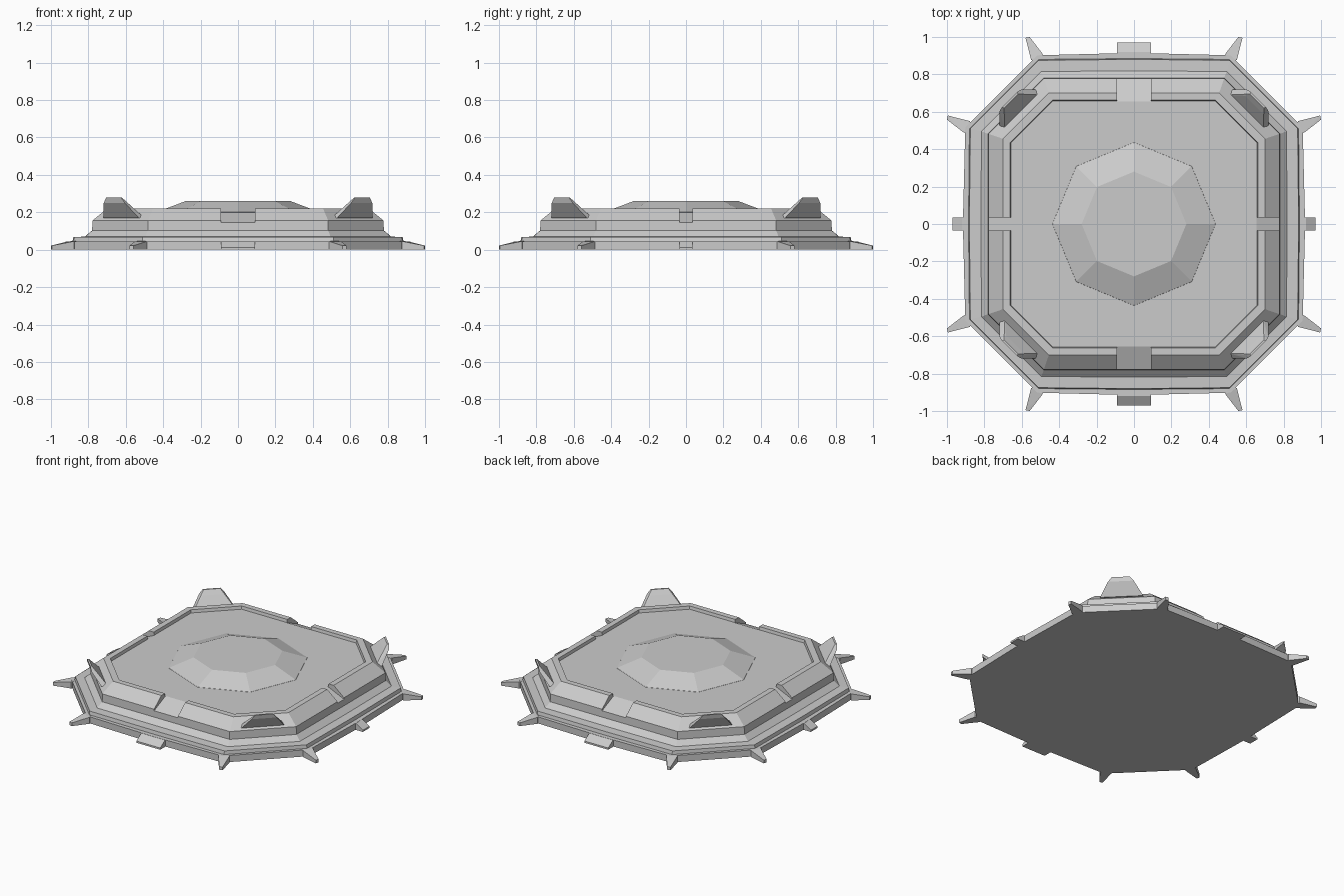
import bpy, bmesh
from math import sin, cos, pi

if "Cube" in bpy.data.objects:
    bpy.data.objects.remove(bpy.data.objects["Cube"])


def finish(name, bm):
    bmesh.ops.recalc_face_normals(bm, faces=bm.faces)
    me = bpy.data.meshes.new(name)
    bm.to_mesh(me)
    bm.free()
    ob = bpy.data.objects.new(name, me)
    bpy.context.scene.collection.objects.link(ob)
    return ob


def loft(name, rings):
    # closed stack of equal-length rings, capped at both ends
    bm = bmesh.new()
    vs = [[bm.verts.new(p) for p in r] for r in rings]
    n = len(vs[0])
    for a, b in zip(vs, vs[1:]):
        for i in range(n):
            j = (i + 1) % n
            bm.faces.new((a[i], a[j], b[j], b[i]))
    bm.faces.new(vs[0][::-1])
    bm.faces.new(vs[-1])
    return finish(name, bm)


def hull(name, points):
    bm = bmesh.new()
    for p in points:
        bm.verts.new(p)
    bmesh.ops.convex_hull(bm, input=bm.verts[:])
    bmesh.ops.dissolve_limit(bm, angle_limit=0.01, verts=bm.verts[:], edges=bm.edges[:])
    return finish(name, bm)


def plate_ring(h, c, bulge, z):
    # chamfered square whose sides bow out slightly in the middle
    ring = []
    for k in range(4):
        for x, y in ((h, -c), (h + bulge, 0), (h, c)):
            for _ in range(k):
                x, y = -y, x
            ring.append((x, y, z))
    return ring


# stepped platform body: half width, corner offset, bow, height
profile = [(.902, .515, .013, 0), (.902, .515, .013, .045), (.88, .51, .005, .045),
           (.875, .51, .005, .068), (.815, .495, .004, .07), (.78, .482, 0, .103),
           (.778, .482, 0, .156), (.70, .455, 0, .22), (.662, .435, 0, .22),
           (.658, .433, 0, .20)]
body = loft("platform_body", [plate_ring(*p) for p in profile])

# sloped gaps cut through the rim on each side
for name, w, axis, s in (("front", .09, 1, -1), ("back", .09, 1, 1),
                         ("left", .035, 0, -1), ("right", .035, 0, 1)):
    def place(d, t, z):
        return (t, s * d, z) if axis else (s * d, t, z)
    cutter = hull(name + "_gap_cutter", [place(d, t, z) for t in (-w, w)
                  for d, z in ((.652, .2015), (.80, .136), (.80, .3), (.652, .3))])
    cutter.hide_render = True
    cutter.hide_set(True)
    mod = body.modifiers.new(name + "_gap", "BOOLEAN")
    mod.object = cutter
    mod.operation = "DIFFERENCE"
    mod.solver = "EXACT"
    # ramp tab at the foot of the same side
    hull(name + "_ramp", [place(d, t, z) for t in (-w, w)
         for d, z in ((.88, 0), (.88, .044), (.92, .044), (.97, .012), (.97, 0))])

# raised octagonal centre
loft("centre_dome", [[(r * cos(i * pi / 4), r * sin(i * pi / 4), z) for i in range(8)]
                     for r, z in ((.438, .198), (.436, .201), (.28, .26))])

# corner fins and ground spikes
fin = [(.50, .69, .17), (.53, .72, .17), (.595, .685, .25), (.605, .718, .25),
       (.62, .695, .278), (.625, .705, .278)]
spike = [(.487, .908, .045), (.487, .908, 0), (.55, .878, .045), (.55, .878, 0),
         (.51, .86, .046), (.51, .86, 0), (.558, 1, .022), (.558, 1, 0),
         (.58, .995, .022), (.58, .995, 0)]
for sx, a in ((-1, "left"), (1, "right")):
    for sy, b in ((-1, "front"), (1, "back")):
        both = fin + [(y, x, z) for x, y, z in fin]
        hull(f"{b}_{a}_fin", [(sx * x, sy * y, z) for x, y, z in both])
        hull(f"{b}_{a}_spike_a", [(sx * x, sy * y, z) for x, y, z in spike])
        hull(f"{b}_{a}_spike_b", [(sx * y, sy * x, z) for x, y, z in spike])
